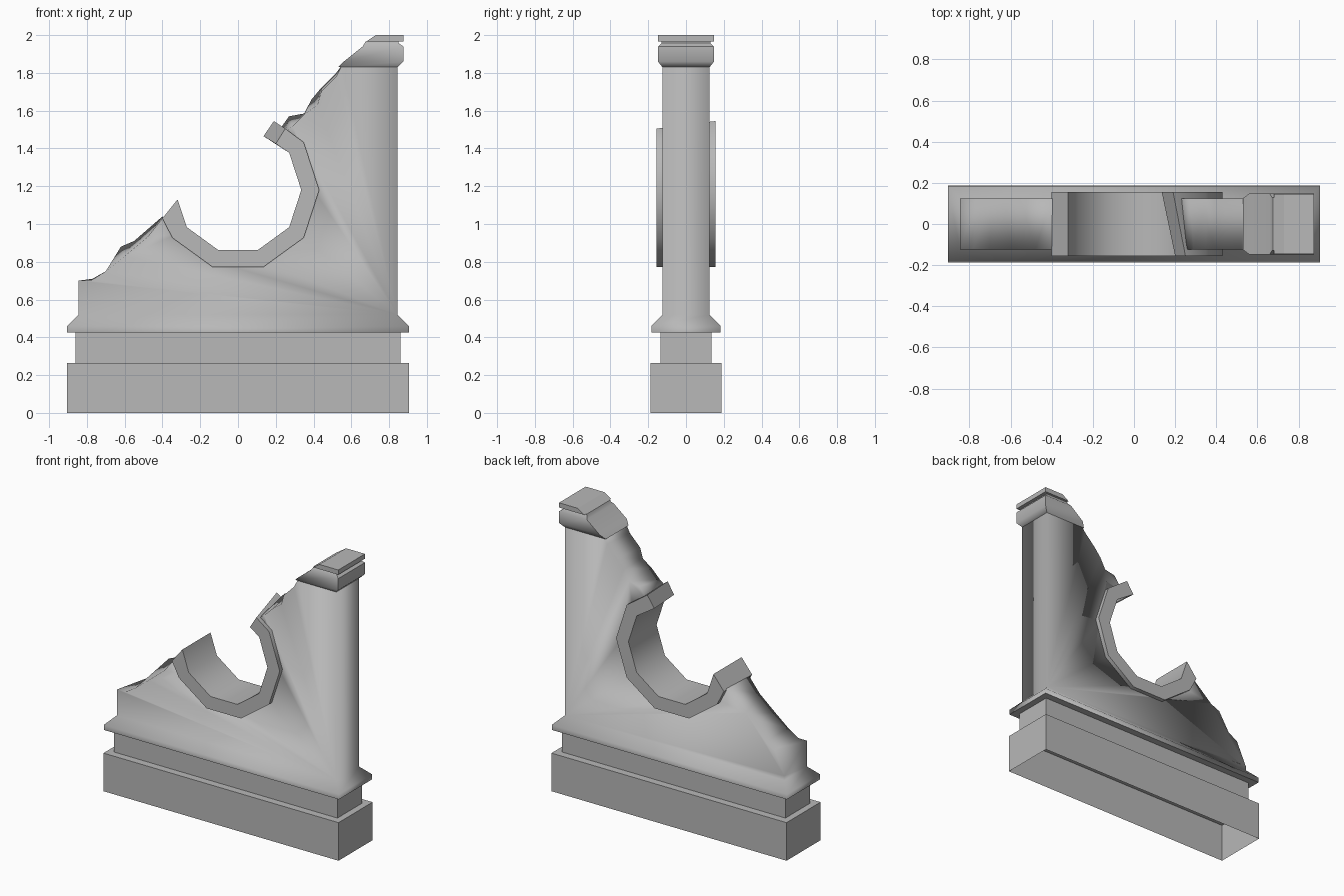
import bpy
import bmesh
from math import cos, sin, radians

if "Cube" in bpy.data.objects:
    bpy.data.objects.remove(bpy.data.objects["Cube"], do_unlink=True)

stone = bpy.data.materials.new("grey_stone")
stone.use_nodes = True
GREY = (0.48, 0.48, 0.48, 1)
stone.diffuse_color = GREY
stone.node_tree.nodes["Principled BSDF"].inputs["Base Color"].default_value = GREY


def finish(name, bm, smooth_angle=None):
    bmesh.ops.remove_doubles(bm, verts=bm.verts, dist=0.0005)
    bmesh.ops.recalc_face_normals(bm, faces=bm.faces)
    mesh = bpy.data.meshes.new(name)
    bm.to_mesh(mesh)
    bm.free()
    mesh.materials.append(stone)
    obj = bpy.data.objects.new(name, mesh)
    bpy.context.collection.objects.link(obj)
    if smooth_angle:
        bpy.ops.object.select_all(action="DESELECT")
        obj.select_set(True)
        bpy.context.view_layer.objects.active = obj
        bpy.ops.object.shade_smooth_by_angle(angle=radians(smooth_angle))
    return obj


def stack(bm, levels, bottom=True, top=True):
    """Loft rectangles given as (z, x_min, x_max, half_depth)."""
    loops = []
    for z, x0, x1, d in levels:
        corners = ((x0, -d), (x1, -d), (x1, d), (x0, d))
        loops.append([bm.verts.new((x, y, z)) for x, y in corners])
    for a, b in zip(loops, loops[1:]):
        for i in range(4):
            j = (i + 1) % 4
            bm.faces.new((a[i], a[j], b[j], b[i]))
    if bottom:
        bm.faces.new(loops[0])
    if top:
        bm.faces.new(loops[-1])


def slab(bm, front, back, depth, skip_last=False):
    """Join a front and a back outline of (x, z) points."""
    f = [bm.verts.new((x, -depth, z)) for x, z in front]
    b = [bm.verts.new((x, depth, z)) for x, z in back]
    bm.faces.new(f)
    bm.faces.new(b)
    n = len(f)
    for i in range(n - 1 if skip_last else n):
        j = (i + 1) % n
        bm.faces.new((f[i], f[j], b[j], b[i]))


def arc(radius, angles):
    return [(radius * cos(radians(a)), 1.18 + radius * sin(radians(a))) for a in angles]


# Base block, open underneath
bm = bmesh.new()
stack(bm, [(0, -.905, .905, .187), (.265, -.905, .905, .187)], bottom=False)
finish("base_block", bm)

# Plinth with the flat underside of the moulding
bm = bmesh.new()
stack(bm, [(.265, -.86, .86, .135), (.425, -.86, .86, .135),
           (.425, -.905, .905, .183)], bottom=False, top=False)
finish("plinth", bm)

# Wall with its moulding, round opening and broken edges
curve = arc(.40, range(216, 397, 36))
left_front = [(-.845, .52), (-.845, .70), (-.78, .70), (-.70, .75),
              (-.60, .83), (-.48, .93), (-.40, 1.03)]
left_back = [(-.845, .52), (-.845, .55), (-.77, .71), (-.70, .75),
             (-.62, .88), (-.55, .91), (-.40, 1.04)]
right_front = [(.25, 1.49), (.29, 1.52), (.35, 1.58), (.42, 1.63),
               (.44, 1.70), (.52, 1.78), (.55, 1.84)]
right_back = [(.22, 1.50), (.27, 1.57), (.35, 1.585), (.39, 1.66),
              (.44, 1.72), (.52, 1.80), (.55, 1.84)]
end = [(.845, 1.84), (.845, .52)]
bm = bmesh.new()
slab(bm, left_front + curve + right_front + end,
     left_back + curve + right_back + end, .125, skip_last=True)
stack(bm, [(.425, -.905, .905, .183), (.46, -.905, .905, .183),
           (.52, -.845, .845, .125)], bottom=False, top=False)
finish("broken_wall", bm, 100)

# Ten-sided ring frame, snapped off at both ends
steps = range(216, 397, 36)
outer = arc(.43, steps)
inner = arc(.335, reversed(steps))
bm = bmesh.new()
slab(bm, [(-.40, 1.03)] + outer + [(.25, 1.505), (.20, 1.425)] + inner + [(-.32, 1.13)],
     [(-.40, 1.03)] + outer + [(.19, 1.545), (.135, 1.465)] + inner + [(-.32, 1.13)], .155)
finish("ring_frame", bm, 40)

# Broken capital and top slab
bm = bmesh.new()
stack(bm, [(1.83, .53, .845, .125), (1.86, .56, .875, .148),
           (1.94, .66, .875, .148), (1.957, .67, .85, .13),
           (1.967, .675, .85, .13)])
finish("capital", bm, 50)
bm = bmesh.new()
stack(bm, [(1.967, .68, .875, .147), (2.0, .73, .875, .147)])
finish("top_slab", bm)
